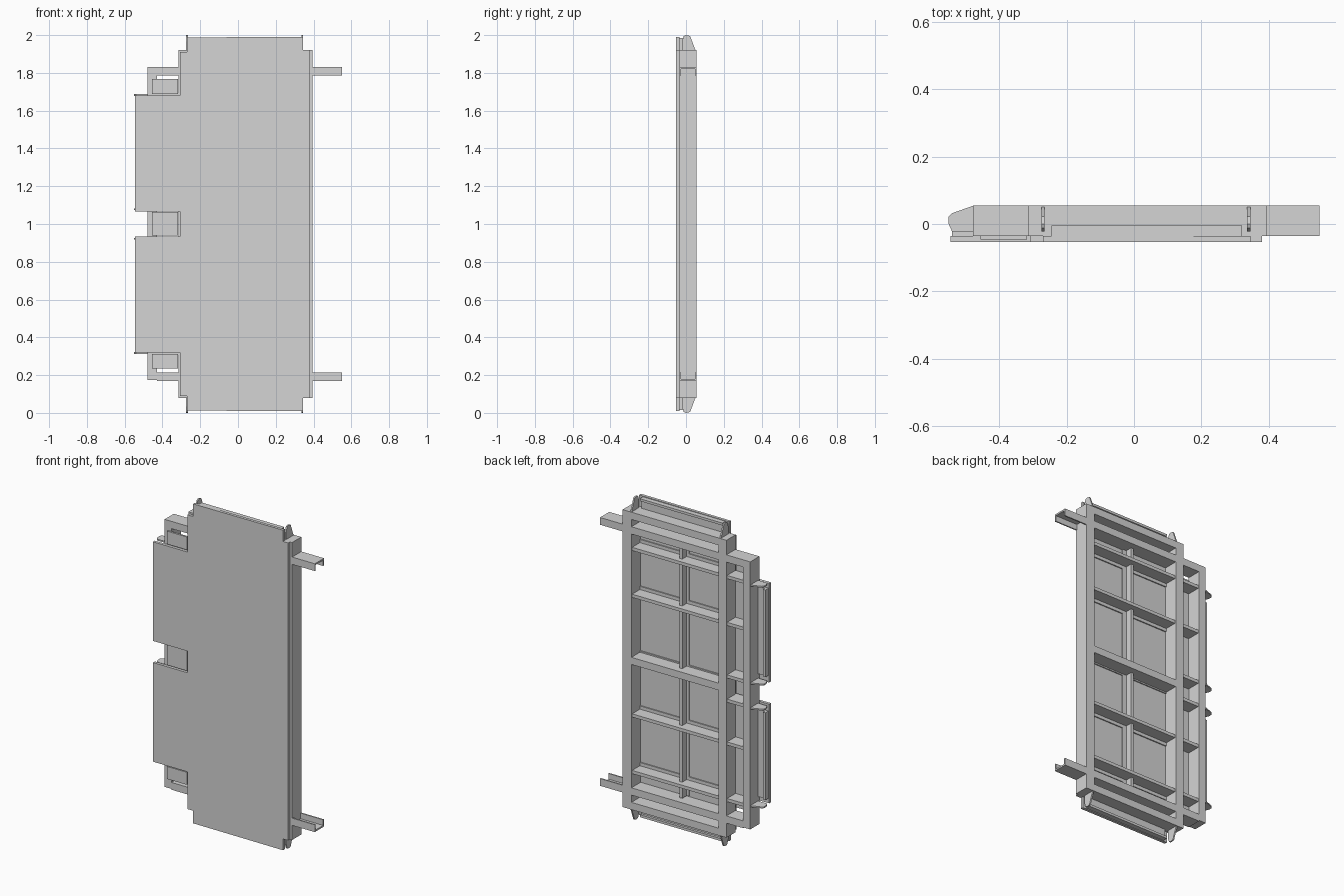
import bpy, bmesh

cube = bpy.data.objects.get("Cube")
if cube:
    bpy.data.objects.remove(cube, do_unlink=True)

grey = bpy.data.materials.new("light_grey")
grey.use_nodes = True
COLOUR = (0.66, 0.66, 0.66, 1)
grey.diffuse_color = COLOUR
grey.node_tree.nodes["Principled BSDF"].inputs["Base Color"].default_value = COLOUR


def finish(name, bm):
    bmesh.ops.recalc_face_normals(bm, faces=bm.faces)
    mesh = bpy.data.meshes.new(name)
    bm.to_mesh(mesh)
    bm.free()
    mesh.materials.append(grey)
    ob = bpy.data.objects.new(name, mesh)
    bpy.context.collection.objects.link(ob)
    return ob


def box(name, x, y, z):
    """Box from (min, max) pairs."""
    bm = bmesh.new()
    bmesh.ops.create_cube(bm, size=1)
    for v in bm.verts:
        v.co = [(r[0] + r[1]) / 2 + c * (r[1] - r[0]) for r, c in zip((x, y, z), v.co)]
    return finish(name, bm)


def prism(name, points, vec):
    """Flat outline extruded along a vector."""
    bm = bmesh.new()
    face = bm.faces.new([bm.verts.new(p) for p in points])
    ext = bmesh.ops.extrude_face_region(bm, geom=[face])
    bmesh.ops.translate(bm, vec=vec, verts=[g for g in ext["geom"] if isinstance(g, bmesh.types.BMVert)])
    return finish(name, bm)


def flip(z, upper):
    """Mirror a z range about mid height for the lower copy."""
    return z if upper else (2 - z[1], 2 - z[0])


DEPTH = (-0.035, 0.055)     # full frame depth
RIB = (-0.035, 0.048)       # stiffening ribs
LIP = (-0.036, -0.028)      # flat strips behind the panel
SEAT = (-0.035, -0.02)      # base of the edge channels
EDGE = (-0.035, -0.005)     # raised walls of the edge channels

# Front panel: right half outline, then left side with two tongues
half = [(0.345, 1.99), (0.345, 1.92), (0.38, 1.92)]
left = [(-0.27, 0.012), (-0.27, 0.09), (-0.308, 0.09), (-0.308, 0.32), (-0.545, 0.32),
        (-0.545, 0.933), (-0.308, 0.933)]
outline = half + [(x, 2 - z) for x, z in reversed(half)]
outline += left + [(x, 2 - z) for x, z in reversed(left)]
prism("front_panel", [(x, -0.053, z) for x, z in outline], (0, 0.018, 0))

# Vertical beams
for name, x, z in (("right_beam", (0.335, 0.395), (0.08, 1.92)),
                   ("inner_beam", (-0.315, -0.26), (0.08, 1.92)),
                   ("outer_beam", (-0.478, -0.43), (0.175, 1.83))):
    box(name, x, DEPTH, z)

# Horizontal beams, arms and end details, upper and lower
for upper in (True, False):
    tag = "upper" if upper else "lower"
    box(tag + "_end_beam", (-0.26, 0.335), DEPTH, flip((1.875, 1.92), upper))
    box(tag + "_cross_beam", (-0.26, 0.335), DEPTH, flip((1.785, 1.83), upper))
    box(tag + "_side_beam", (-0.43, -0.315), DEPTH, flip((1.785, 1.83), upper))
    # channel arm
    box(tag + "_arm_web", (0.395, 0.55), DEPTH, flip((1.82, 1.83), upper))
    for side, y in (("front", (-0.035, -0.027)), ("back", (0.047, 0.055))):
        box(f"{tag}_arm_{side}_flange", (0.395, 0.55), y, flip((1.785, 1.82), upper))
    # seal channel along the panel end
    box(tag + "_end_seat", (-0.245, 0.32), SEAT, flip((1.92, 1.985), upper))
    box(tag + "_end_rail", (-0.245, 0.32), EDGE, flip((1.97, 1.985), upper))
    # pointed guide fins
    for side, x in (("right", 0.336), ("left", -0.275)):
        pts = [(-0.022, 1.92), (-0.022, 1.965), (-0.012, 1.995), (0.0, 2.0),
               (0.022, 1.995), (0.05, 1.92)]
        prism(f"{tag}_{side}_end_fin", [(x, y, z if upper else 2 - z) for y, z in pts], (0.009, 0, 0))
    # tongue edge channel and fins
    lo, hi = (1.07, 1.69) if upper else (0.31, 0.93)
    span = (lo + 0.04, hi - 0.04)
    box(tag + "_tongue_seat", (-0.54, -0.478), SEAT, span)
    box(tag + "_tongue_rail", (-0.54, -0.525), EDGE, span)
    for n, z in (("bottom", lo + 0.003), ("top", hi - 0.012)):
        pts = [(-0.475, 0.055), (-0.54, 0.032), (-0.55, 0.022), (-0.55, 0.0),
               (-0.54, -0.022), (-0.475, -0.022)]
        prism(f"{tag}_tongue_{n}_fin", [(x, y, z) for x, y in pts], (0, 0, 0.009))

# Middle beam and stiffening ribs
box("middle_beam", (-0.26, 0.335), DEPTH, (0.978, 1.022))
for i, z in enumerate((0.31, 0.66, 1.40, 1.69)):
    box(f"main_rib_{i}", (-0.26, 0.335), RIB, (z - 0.01, z + 0.01))
for i, z in enumerate((0.31, 0.66, 0.925, 1.075, 1.40, 1.69)):
    box(f"side_rib_{i}", (-0.43, -0.315), RIB, (z - 0.01, z + 0.01))
box("centre_rib", (0.015, 0.033), (-0.035, 0.015), (0.22, 1.785))

# Flat strips where ribs meet the panel
box("centre_backing_strip", (0.0, 0.06), LIP, (0.22, 1.785))
for i, z in enumerate((0.31, 0.66, 1.0, 1.40, 1.69)):
    box(f"cross_backing_strip_{i}", (-0.26, 0.335), LIP, (z - 0.03, z + 0.03))

# Cover plates in the side notches
for name, z in (("lower", (0.235, 0.312)), ("middle", (0.94, 1.063)), ("upper", (1.688, 1.768))):
    box(name + "_notch_plate", (-0.455, -0.318), (-0.046, -0.034), z)
